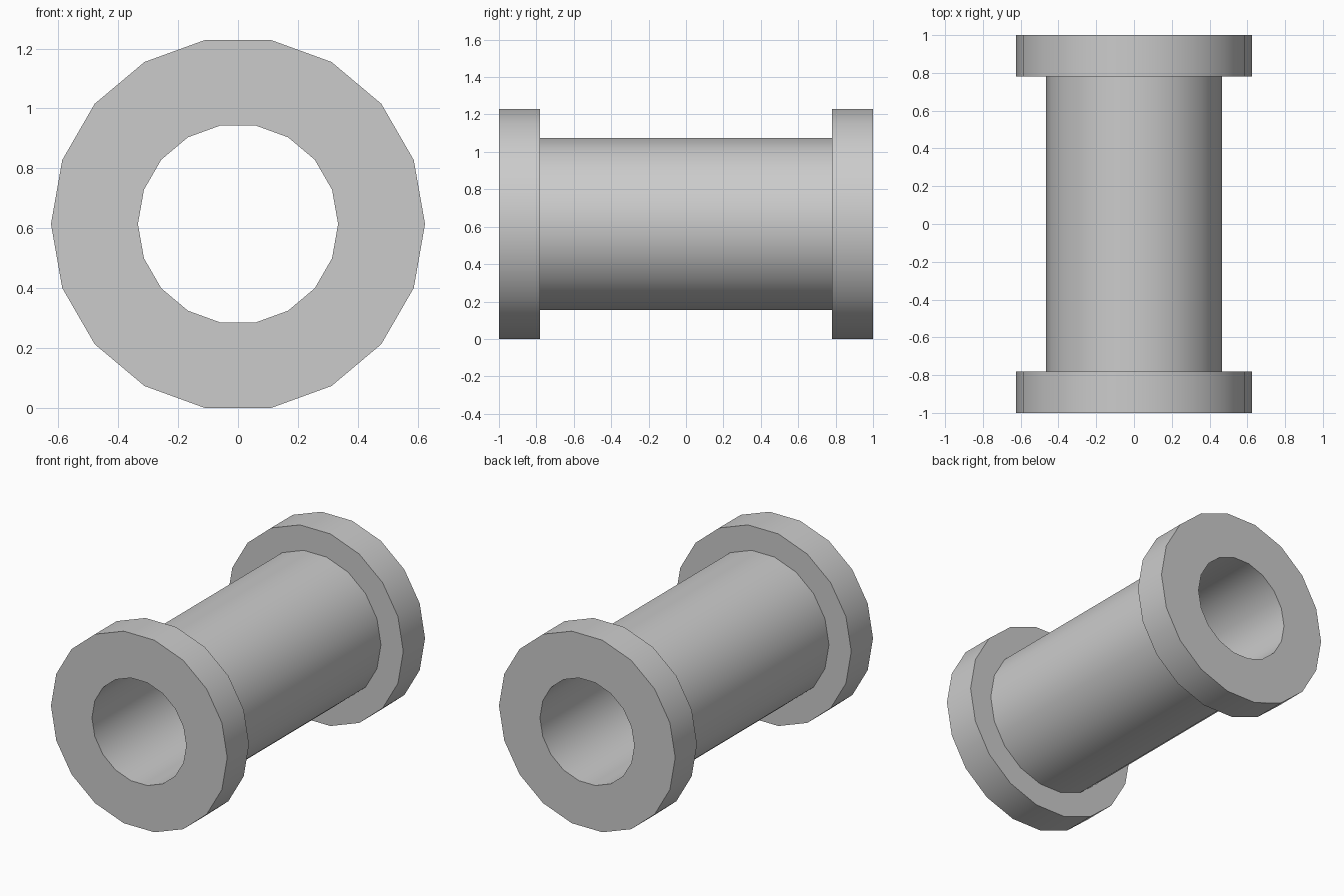
import bpy, bmesh
from math import sin, cos, tau

if "Cube" in bpy.data.objects:
    bpy.data.objects.remove(bpy.data.objects["Cube"])

SIDES = 18
BORE, TUBE, FLANGE = 0.334, 0.466, 0.624
INNER_Y, END_Y = 0.78, 1.0
AXIS_Z = FLANGE * cos(tau / (2 * SIDES))  # flange rests on a flat side

# Closed wall section (radius, y): bore, end flange, tube, end flange
half = [(BORE, END_Y), (FLANGE, END_Y), (FLANGE, INNER_Y), (TUBE, INNER_Y)]
profile = half + [(r, -y) for r, y in reversed(half)]

# Revolve the section around the pipe axis
bm = bmesh.new()
rings = []
for i in range(SIDES):
    a = tau * i / SIDES
    rings.append([bm.verts.new((r * cos(a), y, AXIS_Z + r * sin(a))) for r, y in profile])
n = len(profile)
for i in range(SIDES):
    p, q = rings[i], rings[(i + 1) % SIDES]
    for j in range(n):
        k = (j + 1) % n
        bm.faces.new((p[j], p[k], q[k], q[j]))
bmesh.ops.recalc_face_normals(bm, faces=bm.faces)

mesh = bpy.data.meshes.new("flanged_pipe")
bm.to_mesh(mesh)
bm.free()
pipe = bpy.data.objects.new("flanged_pipe", mesh)
bpy.context.collection.objects.link(pipe)

# Smooth round walls, crisp flange edges
bpy.context.view_layer.objects.active = pipe
pipe.select_set(True)
bpy.ops.object.shade_smooth_by_angle(angle=0.6)
